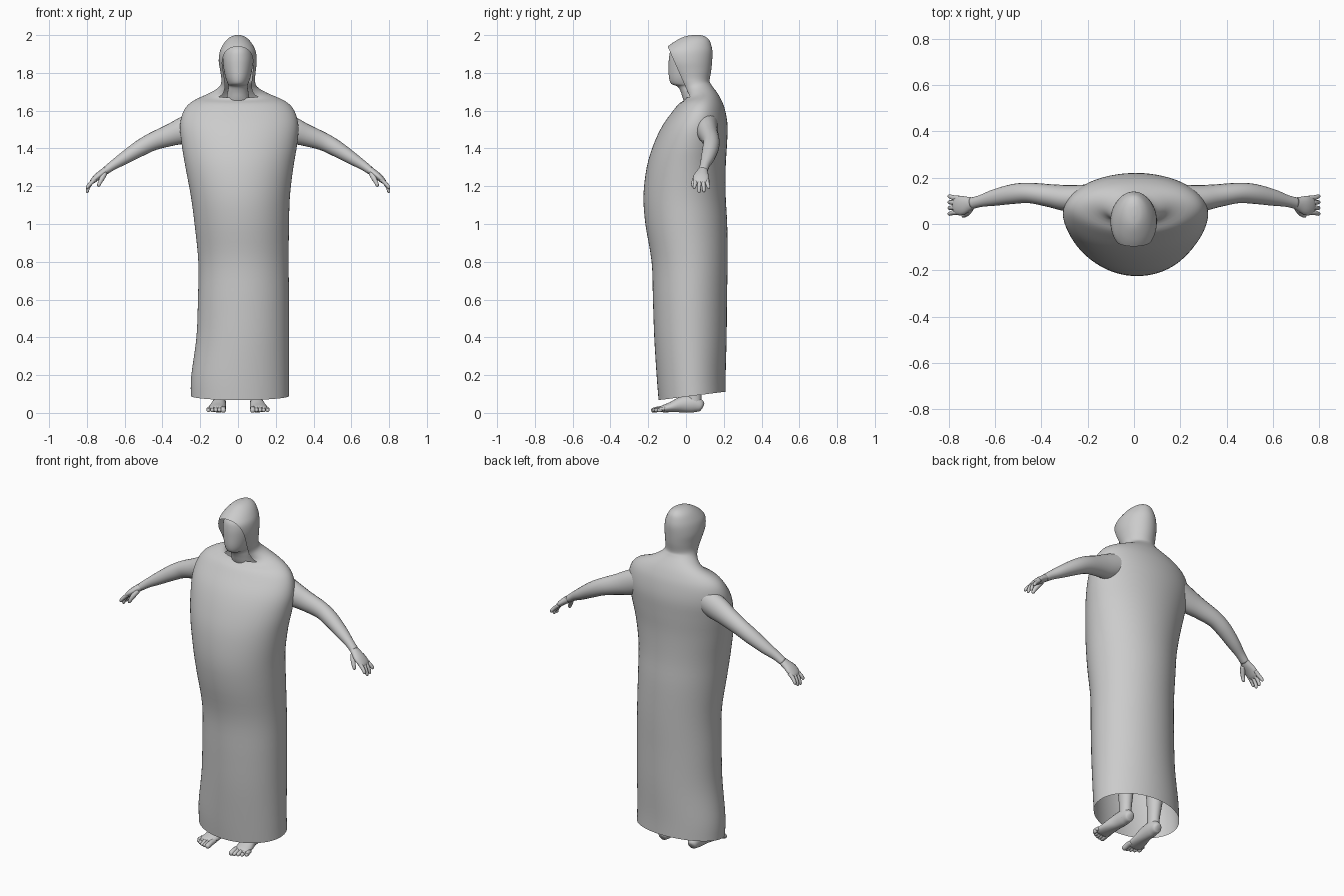
import bpy, bmesh, math
from mathutils import Vector

grey = bpy.data.materials.new("soft_grey")
grey.diffuse_color = (0.6, 0.6, 0.6, 1)


def smooth_rows(rows, n):
    """Catmull-Rom interpolation of station tuples."""
    out = []
    for i in range(len(rows) - 1):
        a, b, c, d = (rows[max(0, min(len(rows) - 1, i + k))] for k in (-1, 0, 1, 2))
        for j in range(n):
            t = j / n
            out.append(tuple(0.5 * (2 * q + (r - p) * t + (2 * p - 5 * q + 4 * r - s) * t * t
                                    + (3 * q - p - 3 * r + s) * t ** 3)
                             for p, q, r, s in zip(a, b, c, d)))
    return out + [rows[-1]]


def loft(bm, rings, caps=(True, True)):
    vs = [[bm.verts.new(p) for p in ring] for ring in rings]
    n = len(vs[0])
    for a, b in zip(vs, vs[1:]):
        for i in range(n):
            bm.faces.new((a[i], a[(i + 1) % n], b[(i + 1) % n], b[i]))
    for ring, cap in zip((vs[0], vs[-1]), caps):
        if cap:
            bm.faces.new(ring)


def tube(bm, stations, side, n=16, sub=4):
    """Elliptical limb: stations are (x, y, z, radius along side, radius across)."""
    st = smooth_rows(stations, sub)
    rings = []
    for i, (x, y, z, ra, rb) in enumerate(st):
        t = Vector(st[min(i + 1, len(st) - 1)][:3]) - Vector(st[max(i - 1, 0)][:3])
        t.normalize()
        u = Vector(side)
        u = (u - t * u.dot(t)).normalized()
        v = t.cross(u)
        rings.append([Vector((x, y, z)) + u * ra * math.cos(k * math.tau / n)
                      + v * rb * math.sin(k * math.tau / n) for k in range(n)])
    loft(bm, rings)


def level_rings(rows, n, sub=4):
    """Horizontal ovals: rows are (z, left, right, front, back, tilt)."""
    rings = []
    for z, l, r, f, b, k in smooth_rows(rows, sub):
        cx, cy, hx, hy = (l + r) / 2, (f + b) / 2, (r - l) / 2, (b - f) / 2
        rings.append([(cx + hx * math.cos(a), cy + hy * math.sin(a), z + k * hy * math.sin(a))
                      for a in (i * math.tau / n for i in range(n))])
    return rings


def finish(bm, name):
    bmesh.ops.recalc_face_normals(bm, faces=bm.faces)
    me = bpy.data.meshes.new(name)
    bm.to_mesh(me)
    bm.free()
    me.materials.append(grey)
    me.shade_smooth()
    ob = bpy.data.objects.new(name, me)
    bpy.context.collection.objects.link(ob)


# Robe with hood: one flowing surface, open at the hem
robe_rows = [
    (0.09, -0.25, 0.27, -0.145, 0.21, 0.125),
    (0.20, -0.247, 0.27, -0.155, 0.21, 0.05),
    (0.40, -0.22, 0.27, -0.168, 0.215, 0),
    (0.60, -0.212, 0.27, -0.175, 0.217, 0),
    (0.80, -0.21, 0.268, -0.182, 0.22, 0),
    (1.00, -0.23, 0.27, -0.215, 0.218, 0),
    (1.15, -0.25, 0.275, -0.225, 0.21, 0),
    (1.30, -0.278, 0.293, -0.208, 0.21, 0),
    (1.42, -0.298, 0.313, -0.172, 0.217, 0),
    (1.52, -0.307, 0.32, -0.125, 0.22, 0),
    (1.60, -0.287, 0.298, -0.07, 0.207, 0.02),
    (1.65, -0.24, 0.25, -0.035, 0.185, 0.1),
    (1.69, -0.15, 0.155, 0.0, 0.152, 0.3),
]
hood_rows = [
    (1.725, -0.10, 0.102, -0.02, 0.132, 0.2),
    (1.76, -0.088, 0.09, -0.055, 0.125, 0),
    (1.81, -0.094, 0.094, -0.09, 0.133, 0),
    (1.86, -0.102, 0.099, -0.115, 0.138, 0),
    (1.91, -0.097, 0.095, -0.12, 0.14, 0),
    (1.945, -0.082, 0.08, -0.09, 0.134, 0),
    (1.975, -0.06, 0.058, -0.045, 0.122, 0),
    (1.993, -0.035, 0.034, -0.005, 0.10, 0),
    (2.0, -0.01, 0.01, 0.035, 0.075, 0),
]
rings = level_rings(robe_rows + hood_rows, 72)
collar = 4 * (len(robe_rows) - 1)
bm = bmesh.new()
loft(bm, rings[collar:], (False, True))
# Slanted face opening
bmesh.ops.bisect_plane(bm, geom=bm.verts[:] + bm.edges[:] + bm.faces[:], dist=1e-5,
                       plane_co=(0, 0, 1.72), plane_no=(0, -0.215, -0.095), clear_outer=True)
loft(bm, rings[:collar + 1], (False, False))
bmesh.ops.remove_doubles(bm, verts=bm.verts, dist=1e-4)
finish(bm, "hooded_robe")

# Head and neck
bm = bmesh.new()
loft(bm, level_rings([
    (1.60, -0.08, 0.08, 0.01, 0.13, 0),
    (1.66, -0.062, 0.062, -0.015, 0.11, 0),
    (1.70, -0.055, 0.055, -0.028, 0.10, 0),
    (1.728, -0.05, 0.05, -0.045, 0.10, 0),
    (1.742, -0.054, 0.054, -0.078, 0.10, 0),
    (1.775, -0.066, 0.066, -0.09, 0.105, 0),
    (1.83, -0.077, 0.077, -0.092, 0.115, 0),
    (1.88, -0.08, 0.08, -0.09, 0.12, 0),
    (1.92, -0.07, 0.07, -0.08, 0.115, 0),
    (1.95, -0.05, 0.05, -0.045, 0.10, 0),
    (1.97, -0.015, 0.015, 0.01, 0.06, 0)], 40))
finish(bm, "head")

for s, label in ((-1, "right"), (1, "left")):
    # Arm
    bm = bmesh.new()
    tube(bm, [(s * x, y, z, a, b) for x, y, z, a, b in (
        (0.20, 0.11, 1.53, 0.06, 0.075), (0.29, 0.112, 1.495, 0.057, 0.07),
        (0.36, 0.122, 1.47, 0.05, 0.058), (0.45, 0.134, 1.437, 0.044, 0.048),
        (0.52, 0.13, 1.40, 0.043, 0.043), (0.60, 0.115, 1.35, 0.036, 0.034),
        (0.66, 0.10, 1.312, 0.026, 0.025), (0.70, 0.09, 1.283, 0.025, 0.021))],
        (0, 1, 0), 20)
    finish(bm, label + "_arm")

    # Hand: palm, four curled fingers, thumb
    bm = bmesh.new()
    tube(bm, [(s * x, y, z, a, b) for x, y, z, a, b in (
        (0.69, 0.092, 1.29, 0.023, 0.02), (0.715, 0.086, 1.272, 0.032, 0.02),
        (0.745, 0.08, 1.25, 0.042, 0.018), (0.77, 0.08, 1.226, 0.039, 0.014),
        (0.778, 0.08, 1.215, 0.03, 0.008))], (0, 1, 0))
    for y, tip in ((0.05, 1.185), (0.071, 1.165), (0.092, 1.168), (0.113, 1.185)):
        tube(bm, [(s * x, y2, z, r, r) for x, y2, z, r in (
            (0.755, y, 1.238, 0.01), (0.778, y, 1.217, 0.011),
            (0.793, y + (y - 0.08) * 0.15, (1.217 + tip) / 2, 0.0095),
            (0.798, y + (y - 0.08) * 0.2, tip + 0.006, 0.008),
            (0.799, y + (y - 0.08) * 0.2, tip, 0.003))], (0, 1, 0), 10, 3)
    tube(bm, [(s * x, y, z, r, r) for x, y, z, r in (
        (0.705, 0.07, 1.268, 0.014), (0.718, 0.052, 1.245, 0.014),
        (0.73, 0.04, 1.222, 0.011), (0.738, 0.036, 1.204, 0.009),
        (0.74, 0.035, 1.198, 0.003))], (0, 1, 0), 10, 3)
    finish(bm, label + "_hand")

    # Leg
    bm = bmesh.new()
    tube(bm, [(s * x, y, z, a, b) for x, y, z, a, b in (
        (0.098, 0.045, 0.03, 0.03, 0.036), (0.098, 0.045, 0.10, 0.031, 0.038),
        (0.10, 0.05, 0.18, 0.038, 0.044), (0.103, 0.055, 0.32, 0.053, 0.058),
        (0.105, 0.04, 0.48, 0.053, 0.057), (0.105, 0.03, 0.70, 0.075, 0.08),
        (0.10, 0.03, 0.92, 0.085, 0.10))], (1, 0, 0), 20)
    finish(bm, label + "_leg")

    # Foot with five toes
    bm = bmesh.new()
    tube(bm, [(s * x, y, z, a, b) for x, y, z, a, b in (
        (0.096, 0.09, 0.032, 0.012, 0.014), (0.096, 0.08, 0.036, 0.027, 0.03),
        (0.097, 0.04, 0.047, 0.034, 0.045), (0.10, -0.02, 0.044, 0.037, 0.042),
        (0.108, -0.08, 0.03, 0.045, 0.027), (0.113, -0.125, 0.021, 0.047, 0.018),
        (0.114, -0.14, 0.018, 0.042, 0.011))], (1, 0, 0), 20)
    for i in range(5):
        x, r, end = 0.078 + 0.0195 * i, 0.015 if i == 0 else 0.011, -0.184 + 0.002 * i * i
        tube(bm, [(s * x, y, z, a, b) for y, z, a, b in (
            (-0.11, 0.022, r, r * 0.9), (-0.14, 0.021, r, r),
            (end + 0.02, 0.016, r, r), (end + 0.006, 0.013, r * 0.9, r * 0.85),
            (end, 0.012, r * 0.4, r * 0.4))], (1, 0, 0), 10, 3)
    finish(bm, label + "_foot")
